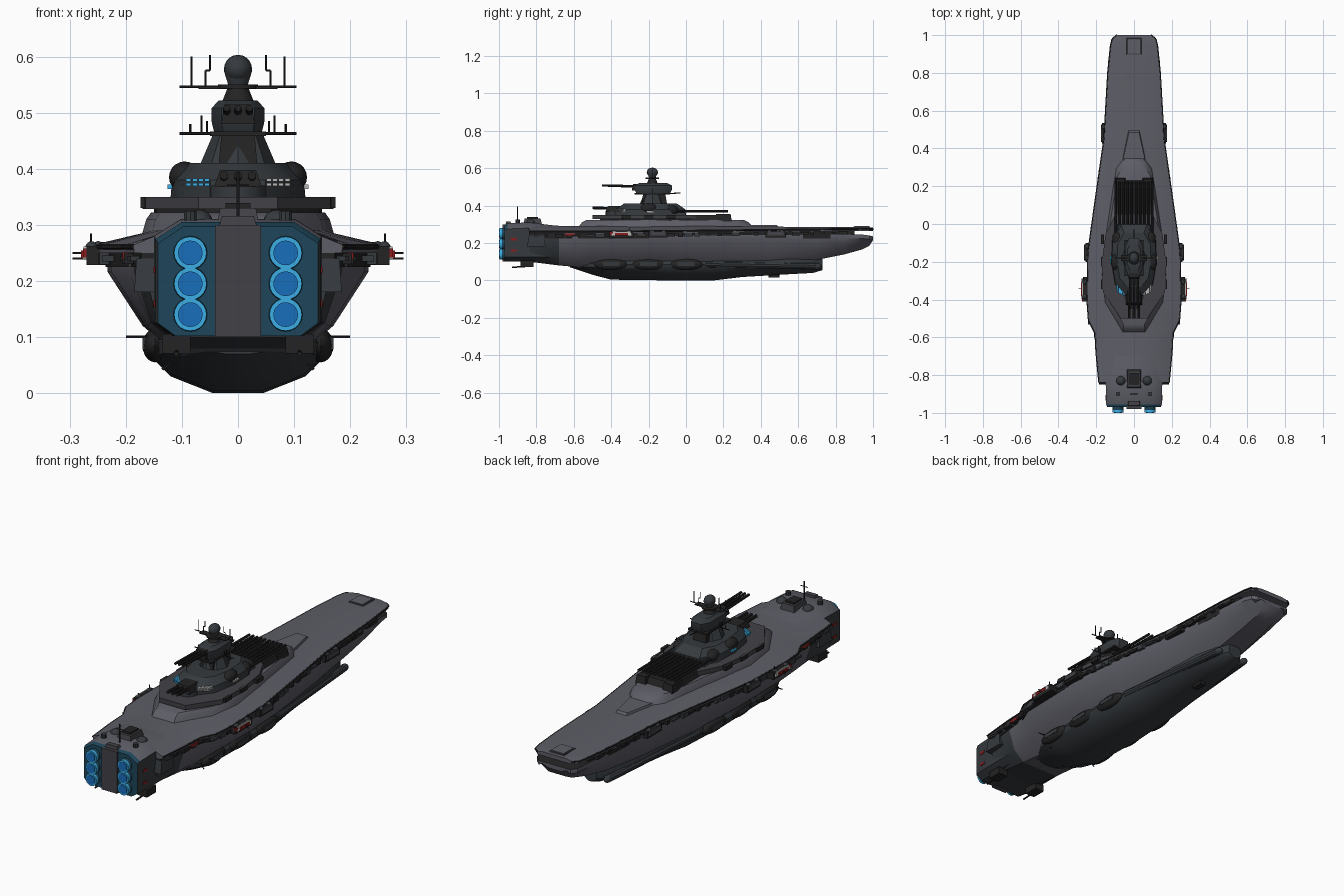
import bpy, bmesh, math, random
from mathutils import Matrix, Vector

if "Cube" in bpy.data.objects:
    bpy.data.objects.remove(bpy.data.objects["Cube"])

random.seed(4)
COLOURS = {
    "hull_grey": (0.11, 0.11, 0.135), "mid_grey": (0.055, 0.055, 0.064),
    "dark_hull": (0.036, 0.042, 0.048), "black_metal": (0.017, 0.017, 0.018),
    "engine_teal": (0.013, 0.06, 0.10), "engine_blue": (0.01, 0.156, 0.50),
    "glow_cyan": (0.045, 0.43, 0.78), "signal_red": (0.26, 0.012, 0.012),
    "light_panel": (0.48, 0.47, 0.46)}
MATS = []
for n, c in COLOURS.items():
    m = bpy.data.materials.new(n)
    m.diffuse_color = (*c, 1)
    m.use_nodes = True
    m.node_tree.nodes["Principled BSDF"].inputs["Base Color"].default_value = m.diffuse_color
    MATS.append(m)
IDX = {n: i for i, n in enumerate(COLOURS)}


class Part:
    """One named object collected from simple shapes."""
    def __init__(self, name):
        self.name, self.bm = name, bmesh.new()

    def paint(self, verts, mat):
        for f in {f for v in verts for f in v.link_faces}:
            f.material_index = IDX[mat]

    def box(self, c, s, mat, m=False, taper=1):
        for k in ((1, -1) if m else (1,)):
            vs = bmesh.ops.create_cube(self.bm, size=1)["verts"]
            for v in vs:
                t = taper if v.co.z > 0 else 1
                v.co = Vector((c[0] * k + v.co.x * s[0] * t, c[1] + v.co.y * s[1] * t, c[2] + v.co.z * s[2]))
            self.paint(vs, mat)

    def tube(self, a, b, r, mat, m=False, r2=None, n=10):
        for k in ((1, -1) if m else (1,)):
            p, q = Vector((a[0] * k, *a[1:])), Vector((b[0] * k, *b[1:]))
            d = q - p
            mx = Matrix.Translation((p + q) / 2) @ d.to_track_quat('Z', 'Y').to_matrix().to_4x4()
            vs = bmesh.ops.create_cone(self.bm, cap_ends=True, segments=n, radius1=r,
                                       radius2=r if r2 is None else r2, depth=d.length, matrix=mx)["verts"]
            self.paint(vs, mat)

    def ball(self, c, s, mat, m=False):
        for k in ((1, -1) if m else (1,)):
            mx = Matrix.Translation((c[0] * k, c[1], c[2])) @ Matrix.Diagonal((*s, 1))
            vs = bmesh.ops.create_uvsphere(self.bm, u_segments=16, v_segments=10, radius=1, matrix=mx)["verts"]
            self.paint(vs, mat)

    def rings(self, rings, mat):
        """Skin closed rings of points and cap both ends."""
        rv = [[self.bm.verts.new(p) for p in r] for r in rings]
        n = len(rv[0])
        fs = [self.bm.faces.new((a[i], a[(i + 1) % n], b[(i + 1) % n], b[i]))
              for a, b in zip(rv, rv[1:]) for i in range(n)]
        fs += [self.bm.faces.new(rv[0]), self.bm.faces.new(rv[-1])]
        for f in fs:
            f.material_index = IDX[mat]

    def loft(self, rows, mat):
        """rows: (y, half section from top centre to bottom centre)."""
        self.rings([[(x, y, z) for x, z in h] + [(-x, y, z) for x, z in h[::-1] if x > 0]
                    for y, h in rows], mat)

    def slab(self, half, layers, mat):
        """half: plan outline (x, y) from bow to stern; layers: (z, scale)."""
        cy = (half[0][1] + half[-1][1]) / 2
        full = half + [(-x, y) for x, y in half[::-1]]
        self.rings([[(x * s, cy + (y - cy) * s, z) for x, y in full] for z, s in layers], mat)

    def done(self, rule=None):
        bmesh.ops.recalc_face_normals(self.bm, faces=self.bm.faces[:])
        if rule:
            for f in self.bm.faces:
                f.material_index = IDX[rule(f.calc_center_median(), f.normal)]
        me = bpy.data.meshes.new(self.name)
        self.bm.to_mesh(me)
        self.bm.free()
        for mt in MATS:
            me.materials.append(mt)
        bpy.context.collection.objects.link(bpy.data.objects.new(self.name, me))


# Flight deck: y, inner half width, height, edge half width, edge height
DECK = [(-.84, .1, .3, .185, .265), (-.68, .11, .292, .2, .265), (-.58, .12, .29, .205, .265),
        (-.51, .14, .29, .24, .265), (-.4, .15, .29, .248, .265), (-.15, .15, .29, .243, .268),
        (.1, .13, .29, .208, .27), (.45, .1, .287, .158, .274), (.8, .09, .286, .138, .278),
        (.94, .085, .285, .124, .28), (.98, .08, .284, .115, .28), (1, .06, .283, .09, .278)]


def edge(y):
    for a, b in zip(DECK, DECK[1:]):
        if a[0] <= y <= b[0]:
            t = (y - a[0]) / (b[0] - a[0])
            return a[3] + t * (b[3] - a[3]), a[4] + t * (b[4] - a[4])


p = Part("flight_deck")
p.loft([(y, [(0, zd), (xd, zd), (xe, ze), (xe, ze - .015), (0, ze - .015)]) for y, xd, zd, xe, ze in DECK], "hull_grey")
p.done()
p = Part("side_gallery")
p.loft([(y, [(0, ze - .01), (xe - .012, ze - .01), (xe - .012, .225), (0, .225)])
        for y, _, _, xe, ze in DECK[:9]] + [(.9, [(0, .27), (.112, .27), (.112, .235), (0, .235)])], "black_metal")
y = -.8
while y < .88:  # gallery fittings
    x, z = edge(y)
    p.box((x - .008, y, z - .025), (.022, random.uniform(.015, .05), random.uniform(.008, .022)),
          random.choice(["black_metal", "dark_hull", "black_metal"]), True)
    y += random.uniform(.04, .07)
p.done()
p = Part("deck_rail")
for a, b in zip(DECK, DECK[1:]):
    p.tube((a[3], a[0], a[4] - .004), (b[3], b[0], b[4] - .004), .005, "black_metal", True, n=6)
p.done()

# Main hull: y, half width, top, waist width, waist height, bottom width, bottom height
HULL = [(-.84, .165, .235, .145, .13, .1, .1), (-.68, .185, .235, .155, .125, .1, .08),
        (-.57, .195, .235, .16, .12, .1, .07), (-.5, .225, .235, .165, .12, .1, .06),
        (-.15, .233, .237, .17, .12, .1, .06), (.1, .198, .24, .155, .12, .1, .06),
        (.45, .15, .243, .12, .13, .08, .08), (.7, .13, .245, .105, .155, .06, .11),
        (.85, .125, .245, .1, .18, .055, .14), (.94, .118, .245, .095, .2, .05, .165),
        (.98, .108, .24, .085, .21, .045, .185), (1, .085, .235, .065, .226, .035, .215)]
p = Part("main_hull")
p.loft([(y, [(0, zt), (xe, zt), (xe, zt - .02), (xw, zw), (xb, zb), (0, zb)])
        for y, xe, zt, xw, zw, xb, zb in HULL], "hull_grey")
p.done(lambda c, n: "black_metal" if n.z > .8 else "dark_hull" if c.y < -.68 else "hull_grey")

# Lower hull: y, half width, widest height, bottom height
p = Part("lower_hull")
p.loft([(y, [(0, .12), (.9 * w, .115), (w, zm + .01), (.97 * w, zm - .01), (.75 * w, zb + .4 * (zm - zb)), (.28 * w, zb), (0, zb)])
        for y, w, zm, zb in [(-.62, .08, .085, .07), (-.5, .14, .08, .03), (-.4, .155, .075, .004),
                             (-.1, .16, .075, 0), (.15, .142, .075, 0), (.3, .125, .075, .018),
                             (.55, .1, .08, .033), (.68, .07, .08, .04), (.73, .035, .085, .055)]], "dark_hull")
p.box((0, .47, .03), (.03, .06, .03), "black_metal")
p.done()
p = Part("lower_pods")
for y in (-.4, -.2, 0):
    p.ball((.148, y, .085), (.022, .09, .03), "black_metal", True)
    p.box((.155, y, .088), (.03, .09, .02), "dark_hull", True)
p.tube((.135, .1, .085), (.075, .7, .075), .017, "dark_hull", True)
p.ball((.075, .7, .075), (.017, .025, .017), "dark_hull", True)
p.tube((.12, -.45, .1), (.2, -.45, .1), .0025, "black_metal", True, n=5)
p.tube((.1, -.45, .07), (.135, -.45, .042), .0025, "black_metal", True, n=5)
p.done()

# Stern block with engines
p = Part("stern_block")
p.loft([(y, [(0, t), (.1 * k, t), (.147 * k, t - .03), (.147 * k, .125), (.115 * k, .102), (0, .102)])
        for y, k, t in [(-.97, .97, .297), (-.955, 1, .305), (-.84, 1.02, .31), (-.7, 1.03, .293)]], "dark_hull")
p.done(lambda c, n: "engine_teal" if n.y < -.3 else "hull_grey" if n.z > .7 else "dark_hull")
p = Part("stern_fittings")
p.box((0, -.965, .2), (.082, .03, .2), "mid_grey")
p.box((0, -.95, .305), (.07, .03, .022), "mid_grey", taper=.8)
p.box((.11, -.85, .088), (.05, .07, .035), "black_metal", True)
p.tube((.11, -.85, .075), (.11, -.93, .07), .004, "black_metal", True)
for z in (.16, .22):
    p.box((.147, -.92, z), (.008, .03, .012), "signal_red", True)
p.box((.165, -.8, .21), (.04, .1, .06), "dark_hull", True, .8)
p.done()
p = Part("engines")
for z in (.14, .195, .25):
    p.tube((.085, -.96, z), (.085, -.992, z), .031, "engine_teal", True, .028, 20)
    p.tube((.085, -.985, z), (.085, -.997, z), .029, "glow_cyan", True, n=20)
    p.tube((.085, -.99, z), (.085, -1, z), .022, "engine_blue", True, n=20)
p.done()

# Aft deck turret, mast and bow hatch
p = Part("aft_deck_fittings")
p.box((0, -.82, .315), (.075, .1, .03), "mid_grey", taper=.85)
p.box((0, -.82, .333), (.045, .06, .012), "black_metal")
p.ball((.07, -.83, .305), (.025, .025, .022), "dark_hull", True)
p.tube((.085, -.9, .3), (.085, -.9, .325), .012, "dark_hull", True)
p.tube((0, -.9, .3), (0, -.9, .395), .003, "black_metal", n=6)
p.tube((-.02, -.9, .37), (.02, -.9, .37), .002, "black_metal", n=6)
p.done()
p = Part("bow_hatch")
p.box((0, .94, .285), (.08, .09, .006), "mid_grey", taper=.95)
p.box((0, .94, .287), (.066, .076, .007), "hull_grey")
p.done()

# Side sponsons with coloured docks
p = Part("side_sponsons")
for y, w, l, mat in ((-.345, .265, .13, "light_panel"), (-.15, .253, .1, "mid_grey"), (.48, .164, .11, "mid_grey")):
    p.box((w - .025, y, .245), (.06, l, .034), "black_metal", True)
    p.box((w, y, .25), (.024, l * .85, .022), mat, True, .85)
    for d in (-.3, .3):
        p.ball((w - .004, y + d * l, .255), (.012, .016, .016), "dark_hull", True)
p.box((.276, -.345, .247), (.008, .07, .014), "signal_red", True)
p.box((.268, -.4, .25), (.016, .02, .016), "signal_red", True)
p.box((.2, -.62, .245), (.012, .06, .012), "signal_red", True)
for z in (.24, .25):
    p.tube((.25, -.34, z), (.295, -.34, z), .002, "black_metal", True, n=5)
p.tube((.262, -.3, .25), (.262, -.3, .285), .002, "black_metal", True, n=5)
p.done()

# Stepped superstructure
HOUSE = [(.05, .36), (.095, .3), (.115, .18), (.15, -.05), (.172, -.25), (.155, -.42), (.06, -.58)]
p = Part("deckhouse")
p.slab(HOUSE, [(.28, 1), (.31, .95), (.322, .9)], "hull_grey")
p.slab([(.03, .5), (.06, .36), (.08, .2)], [(.28, 1), (.297, .9)], "hull_grey")
p.done()
p = Part("bridge_platform")
p.slab([(.1, .05), (.15, -.05), (.17, -.2), (.165, -.36), (.07, -.5)], [(.328, 1), (.35, 1)], "mid_grey")
p.slab([(.1, .02), (.14, -.08), (.15, -.2), (.145, -.34), (.06, -.46)], [(.315, 1), (.33, 1)], "black_metal")
for y in (-.08, -.2, -.32):
    p.box((.166, y, .34), (.016, .05, .02), "black_metal", True)
p.slab([(.07, 0), (.115, -.08), (.12, -.2), (.1, -.32), (.05, -.38)], [(.35, 1), (.38, .98), (.41, .75)], "dark_hull")
p.ball((.095, -.2, .385), (.028, .045, .028), "black_metal", True)
p.ball((.085, -.08, .375), (.03, .04, .028), "black_metal", True)
p.done()
p = Part("bridge_windows")
for i in range(4):
    for z in (.372, .38):
        p.box((-.088 + i * .011, -.336 - i * .006, z), (.009, .05, .006), "glow_cyan")
        p.box((.088 - i * .011, -.336 - i * .006, z), (.009, .05, .006), "light_panel")
for x in (-.122, .122):
    p.box((x, -.19, .368), (.008, .04, .008), "glow_cyan" if x < 0 else "light_panel")
p.done()

# Forward main battery and aft turret
p = Part("main_battery")
p.box((0, -.06, .36), (.2, .12, .045), "dark_hull", taper=.85)
p.box((0, .1, .335), (.2, .26, .03), "black_metal", taper=.9)
p.box((.072, .2, .335), (.055, .09, .04), "black_metal", True, .85)
for i in range(5):
    p.tube((.012 + .021 * i, -.08, .37), (.012 + .021 * i, .225, .37), .0075, "black_metal", True, .006, 8)
p.done()
p = Part("aft_turret")
p.tube((0, -.38, .345), (0, -.38, .37), .05, "dark_hull", n=18)
p.box((0, -.38, .383), (.085, .1, .03), "black_metal", taper=.75)
for x in (0, .025):
    p.tube((x, -.4, .385), (x, -.5, .388), .0075, "black_metal", x > 0)
p.done()

# Tower, upper turret and sensor head
p = Part("command_tower")
p.tube((0, -.18, .39), (0, -.18, .46), .075, "dark_hull", r2=.045, n=8)
p.box((0, -.17, .43), (.07, .14, .06), "black_metal", taper=.85)
p.box((0, -.18, .462), (.1, .19, .008), "black_metal")
p.slab([(.025, -.08), (.045, -.12), (.045, -.23), (.028, -.27)], [(.466, .95), (.485, 1.05), (.508, 1.05), (.522, .75)], "dark_hull")
p.tube((0, -.18, .52), (0, -.18, .545), .028, "black_metal", r2=.018, n=12)
p.tube((0, -.18, .543), (0, -.18, .55), .036, "black_metal", n=12)
p.tube((0, -.18, .55), (0, -.18, .575), .018, "dark_hull", r2=.026, n=14)
p.ball((0, -.18, .578), (.025, .03, .025), "dark_hull")
p.done()
p = Part("upper_turret")
p.box((0, -.26, .497), (.06, .06, .035), "black_metal", taper=.8)
for x in (0, .02):
    p.tube((x, -.26, .502), (x, -.45, .508), .0075, "black_metal", x > 0, .006)
p.done()
p = Part("antennas")
p.tube((-.104, -.18, .546), (.104, -.18, .546), .0025, "black_metal", n=6)
p.tube((-.104, -.18, .463), (.104, -.18, .463), .0025, "black_metal", n=6)
p.box((.04, -.18, .545), (.06, .03, .005), "black_metal", True)
for x, a, b in ((.083, .546, .6), (.058, .546, .575), (.05, .575, .603), (.065, .463, .495), (.055, .463, .485), (.085, .463, .48)):
    p.tube((x, -.18, a), (x, -.18, b), .002, "black_metal", True, n=5)
p.tube((.058, -.18, .575), (.05, -.18, .575), .002, "black_metal", True, n=5)
p.tube((0, -.1, .463), (0, -.03, .468), .003, "black_metal", n=6)
p.done()

bpy.ops.object.select_all(action='SELECT')
bpy.context.view_layer.objects.active = bpy.data.objects["main_hull"]
bpy.ops.object.shade_smooth_by_angle(angle=math.radians(32))
